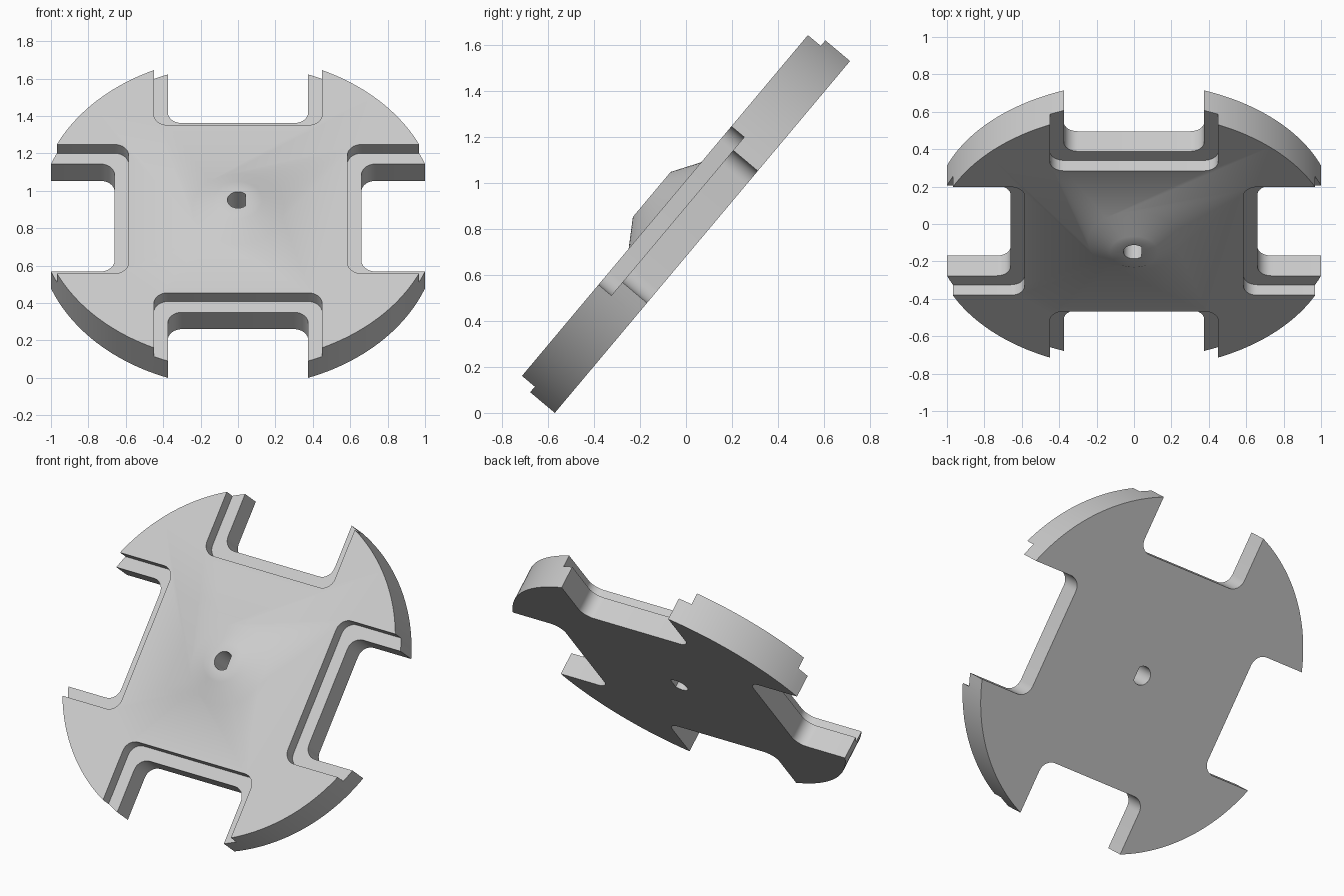
import bpy, bmesh, math
from mathutils import Matrix

if "Cube" in bpy.data.objects:
    bpy.data.objects.remove(bpy.data.objects["Cube"])

RADIUS = 1.068          # outer rim
THICK = 0.213           # plate thickness
LEDGE = 0.14            # height of the step round each slot
FILLET = 0.075          # slot corner radius
TILT = math.radians(50)


def arc(cx, cy, r, start, end, steps):
    return [(cx + r * math.cos(start + (end - start) * i / steps),
             cy + r * math.sin(start + (end - start) * i / steps))
            for i in range(steps + 1)]


def slot_end(depth, half):
    """Inner end of a slot that opens toward +x, with rounded corners."""
    q = math.pi / 2
    x, y = depth + FILLET, half - FILLET
    return arc(x, -y, FILLET, 3 * q, 2 * q, 8) + arc(x, y, FILLET, 2 * q, q, 8)


def turned(points, quarter):
    c, s = [(1, 0), (0, 1), (-1, 0), (0, -1)][quarter]
    return [(c * x - s * y, s * x + c * y) for x, y in points]


def prism(name, outline, low, high):
    bm = bmesh.new()
    face = bm.faces.new([bm.verts.new((x, y, low)) for x, y in outline])
    top = bmesh.ops.extrude_face_region(bm, geom=[face])["geom"]
    bmesh.ops.translate(bm, vec=(0, 0, high - low),
                        verts=[v for v in top if isinstance(v, bmesh.types.BMVert)])
    return finish(name, bm)


def finish(name, bm):
    bmesh.ops.recalc_face_normals(bm, faces=bm.faces[:])
    mesh = bpy.data.meshes.new(name)
    bm.to_mesh(mesh)
    bm.free()
    obj = bpy.data.objects.new(name, mesh)
    bpy.context.collection.objects.link(obj)
    return obj


def combine(target, tool, operation):
    mod = target.modifiers.new(operation.lower(), "BOOLEAN")
    mod.operation, mod.solver, mod.object = operation, "EXACT", tool
    bpy.context.view_layer.objects.active = target
    bpy.ops.object.modifier_apply(modifier=mod.name)
    bpy.data.objects.remove(tool)


# Round plate with four slots
half = 0.375
edge = math.asin(half / RADIUS)
quarter_outline = slot_end(0.66, half) + arc(0, 0, RADIUS, edge, math.pi / 2 - edge, 24)
outline = [p for k in range(4) for p in turned(quarter_outline, k)]
plate = prism("slotted_disc", outline, 0, THICK)

# Stepped ledge round each slot
ledge_outline = slot_end(0.585, 0.45) + [(1.3, 0.45), (1.3, -0.45)]
for k in range(4):
    combine(plate, prism("ledge_cutter", turned(ledge_outline, k), LEDGE, 0.4), "DIFFERENCE")

# Conical hub, rooted inside the plate
bm = bmesh.new()
profile = [(0, 0.1), (0.246, 0.1), (0.246, THICK), (0.128, THICK + 0.075), (0, THICK + 0.075)]
verts = [bm.verts.new((r, 0, z)) for r, z in profile]
edges = [bm.edges.new(pair) for pair in zip(verts, verts[1:])]
bmesh.ops.spin(bm, geom=verts + edges, cent=(0, 0, 0), axis=(0, 0, 1),
               angle=math.tau, steps=48, use_merge=True)
bmesh.ops.remove_doubles(bm, verts=bm.verts[:], dist=0.0001)
combine(plate, finish("hub", bm), "UNION")

# D-shaped shaft hole
flat = math.acos(0.04 / 0.057)
hole = arc(0, 0, 0.057, flat, math.tau - flat, 32)
combine(plate, prism("shaft_cutter", hole, -0.2, 0.6), "DIFFERENCE")

# Colour, shading and tilt
grey = bpy.data.materials.new("light_grey")
grey.use_nodes = True
grey.diffuse_color = (0.6, 0.6, 0.6, 1)
grey.node_tree.nodes["Principled BSDF"].inputs["Base Color"].default_value = (0.6, 0.6, 0.6, 1)
plate.data.materials.clear()
plate.data.materials.append(grey)
for poly in plate.data.polygons:
    poly.material_index = 0

plate.data.transform(Matrix.Translation((0, 0.0715, math.sin(TILT))) @ Matrix.Rotation(TILT, 4, "X"))
bpy.ops.object.select_all(action="DESELECT")
plate.select_set(True)
bpy.context.view_layer.objects.active = plate
bpy.ops.object.shade_smooth_by_angle(angle=math.radians(35))
